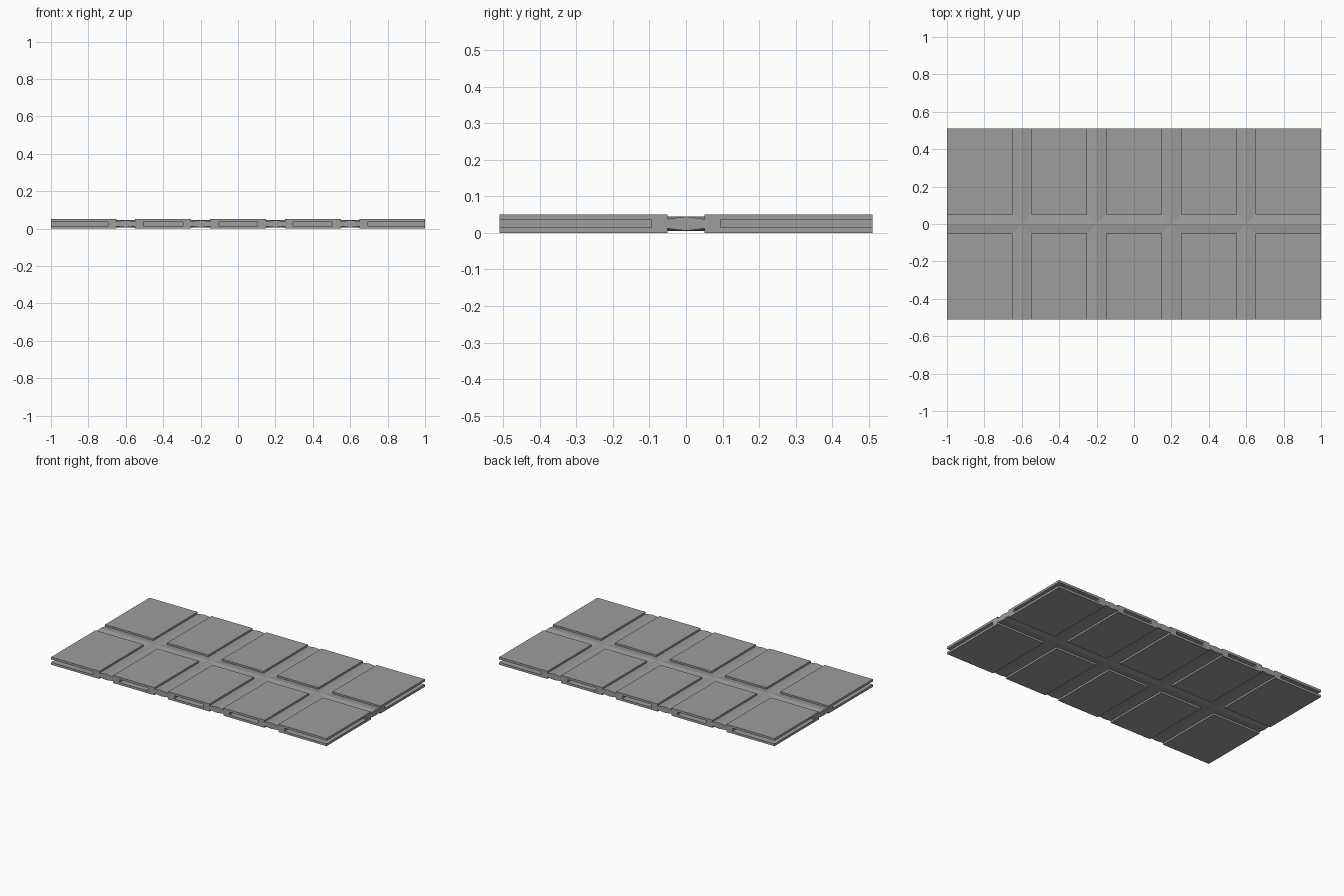
import bpy, bmesh
from mathutils import Vector

if "Cube" in bpy.data.objects:
    bpy.data.objects.remove(bpy.data.objects["Cube"])

grey = bpy.data.materials.new("mid_grey")
grey.diffuse_color = (0.34, 0.34, 0.34, 1)
grey.use_nodes = True
grey.node_tree.nodes["Principled BSDF"].inputs["Base Color"].default_value = grey.diffuse_color

HX, HY = 1.0, 0.51             # half length and half depth of the board
RIBS = (-0.6, -0.2, 0.2, 0.6)  # x of the cross ribs
GAP = 0.05                     # half gap between panels

# half section of a rib: (offset from its middle, height)
SECTION = [(0, 0.045), (0.05, 0.038), (0.05, 0.035), (0.095, 0.035),
           (0.095, 0.015), (0.05, 0.015), (0.05, 0.012), (0, 0.006)]


def finish(bm, name):
    mesh = bpy.data.meshes.new(name)
    bm.to_mesh(mesh)
    bm.free()
    mesh.materials.append(grey)
    obj = bpy.data.objects.new(name, mesh)
    bpy.context.collection.objects.link(obj)


def add_face(bm, points, facing):
    """Add a face wound so that it looks along the facing direction."""
    f = bm.faces.new([bm.verts.new(p) for p in points])
    f.normal_update()
    if f.normal.dot(Vector(facing)) < 0:
        f.normal_flip()


def panel(name, x0, x1, y0, y1, z0, z1):
    """Thin shell panel whose faces look into the shell."""
    bm = bmesh.new()
    bmesh.ops.create_cube(bm, size=1)
    for v in bm.verts:
        v.co = (x1 if v.co.x > 0 else x0,
                y1 if v.co.y > 0 else y0,
                z1 if v.co.z > 0 else z0)
    bmesh.ops.reverse_faces(bm, faces=bm.faces[:])
    finish(bm, name)


def rib(name, place, start, end, mitre_start, mitre_end, facing, cap_facing):
    """Both halves of a rib from start to end, mitred where it meets another."""
    bm = bmesh.new()
    for side in (-1, 1):
        near, far = [], []
        for off, z in SECTION:
            near.append(place(start + off * mitre_start, side * off, z))
            far.append(place(end - off * mitre_end, side * off, z))
        for i in range(len(SECTION) - 1):
            add_face(bm, [near[i], near[i + 1], far[i + 1], far[i]], facing)
        # end caps on the outer edge of the board
        for is_mitre, ring, out in ((mitre_start, near, -1), (mitre_end, far, 1)):
            if not is_mitre:
                add_face(bm, ring, cap_facing(side, out))
    finish(bm, name)


# upper and lower panels, five columns by two rows
edges = [-HX] + [x + s * GAP for x in RIBS for s in (-1, 1)] + [HX]
for layer, z0, z1 in (("lower", 0.0, 0.015), ("upper", 0.035, 0.05)):
    for c in range(5):
        for row, y0, y1 in (("front", -HY, -GAP), ("back", GAP, HY)):
            panel(f"{layer}_{row}_panel_{c + 1}",
                  edges[2 * c], edges[2 * c + 1], y0, y1, z0, z1)

# long middle rib, in pieces between the cross ribs
stops = [-HX, *RIBS, HX]
for i in range(5):
    rib(f"long_rib_{i + 1}", lambda t, o, z: (t, o, z), stops[i], stops[i + 1],
        int(i > 0), int(i < 4), (0, -1, 0.001), lambda side, out: (side, 0, 0))

# cross ribs, front and back of the middle rib
for i, x in enumerate(RIBS):
    for row, start, end in (("front", -HY, 0), ("back", 0, HY)):
        rib(f"{row}_cross_rib_{i + 1}", lambda t, o, z: (x + o, t, z), start, end,
            int(row == "back"), int(row == "front"), (-1, 0, 0.001),
            lambda side, out: (0, out, 0))
